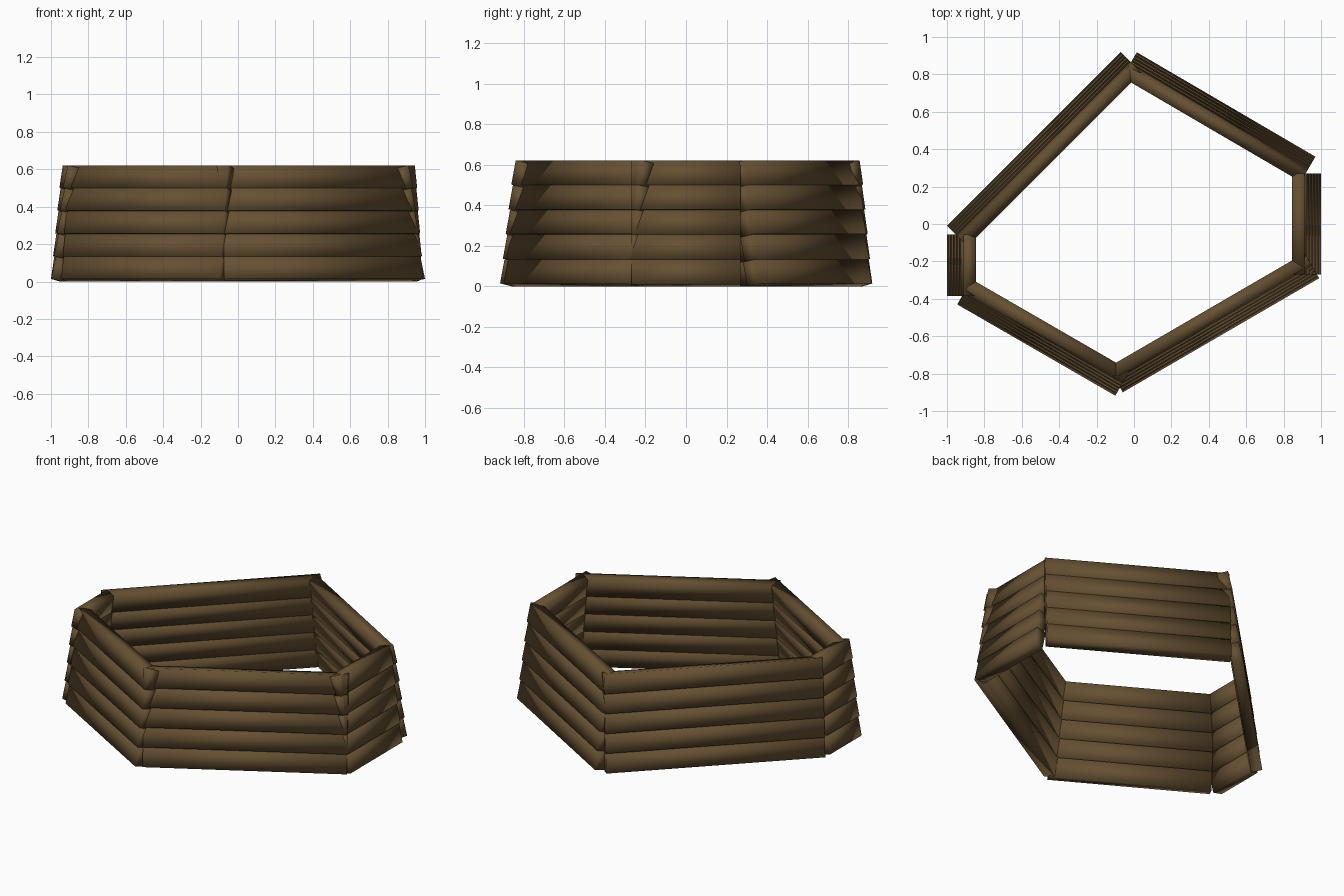
import bpy, bmesh
from mathutils import Vector

if "Cube" in bpy.data.objects:
    bpy.data.objects.remove(bpy.data.objects["Cube"])

wood = bpy.data.materials.new("brown wood")
wood.diffuse_color = (0.13, 0.08, 0.032, 1)
wood.use_nodes = True
wood.node_tree.nodes["Principled BSDF"].inputs["Base Color"].default_value = wood.diffuse_color

ROWS, PITCH = 5, 0.122   # stacked boards per wall, height of one row
STEP = 0.016             # each row sits this much further in
LEAN, HEIGHT = 0.025, 0.119
THICK, DROP = 0.066, 0.014

# Board cross-section (inward, up): tilted box, bottom edge juts outward
PROFILE = [(0, DROP), (LEAN, DROP + HEIGHT), (LEAN + THICK, HEIGHT), (THICK, 0)]

# Outer bottom line of every wall, anticlockwise
WALLS = {
    "right_wall": ((1.0, -0.27), (1.0, 0.27)),
    "back_right_wall": ((0.97, 0.36), (0.015, 0.918)),
    "back_left_wall": ((-0.07, 0.92), (-1.0, -0.01)),
    "left_wall": ((-1.0, -0.055), (-1.0, -0.385)),
    "front_left_wall": ((-0.945, -0.43), (-0.1, -0.918)),
    "front_right_wall": ((-0.06, -0.9), (0.99, -0.29)),
}


def build_wall(name, a, b):
    a, b = Vector((*a, 0)), Vector((*b, 0))
    d = (b - a).normalized()
    inward = Vector((-d.y, d.x, 0))
    bm = bmesh.new()
    for row in range(ROWS):
        ends = []
        for p in (a, b):
            ends.append([bm.verts.new(p + inward * (u + row * STEP)
                                      + Vector((0, 0, z + row * PITCH)))
                         for u, z in PROFILE])
        s, e = ends
        bm.faces.new(s)
        bm.faces.new(e[::-1])
        for i in range(4):
            j = (i + 1) % 4
            bm.faces.new((s[i], e[i], e[j], s[j]))
    bmesh.ops.recalc_face_normals(bm, faces=bm.faces)
    for f in bm.faces:
        f.smooth = True      # soft, log-like shading on plain boards
    me = bpy.data.meshes.new(name)
    bm.to_mesh(me)
    bm.free()
    me.materials.append(wood)
    bpy.context.collection.objects.link(bpy.data.objects.new(name, me))


# Six leaning board walls
for name, (a, b) in WALLS.items():
    build_wall(name, a, b)
